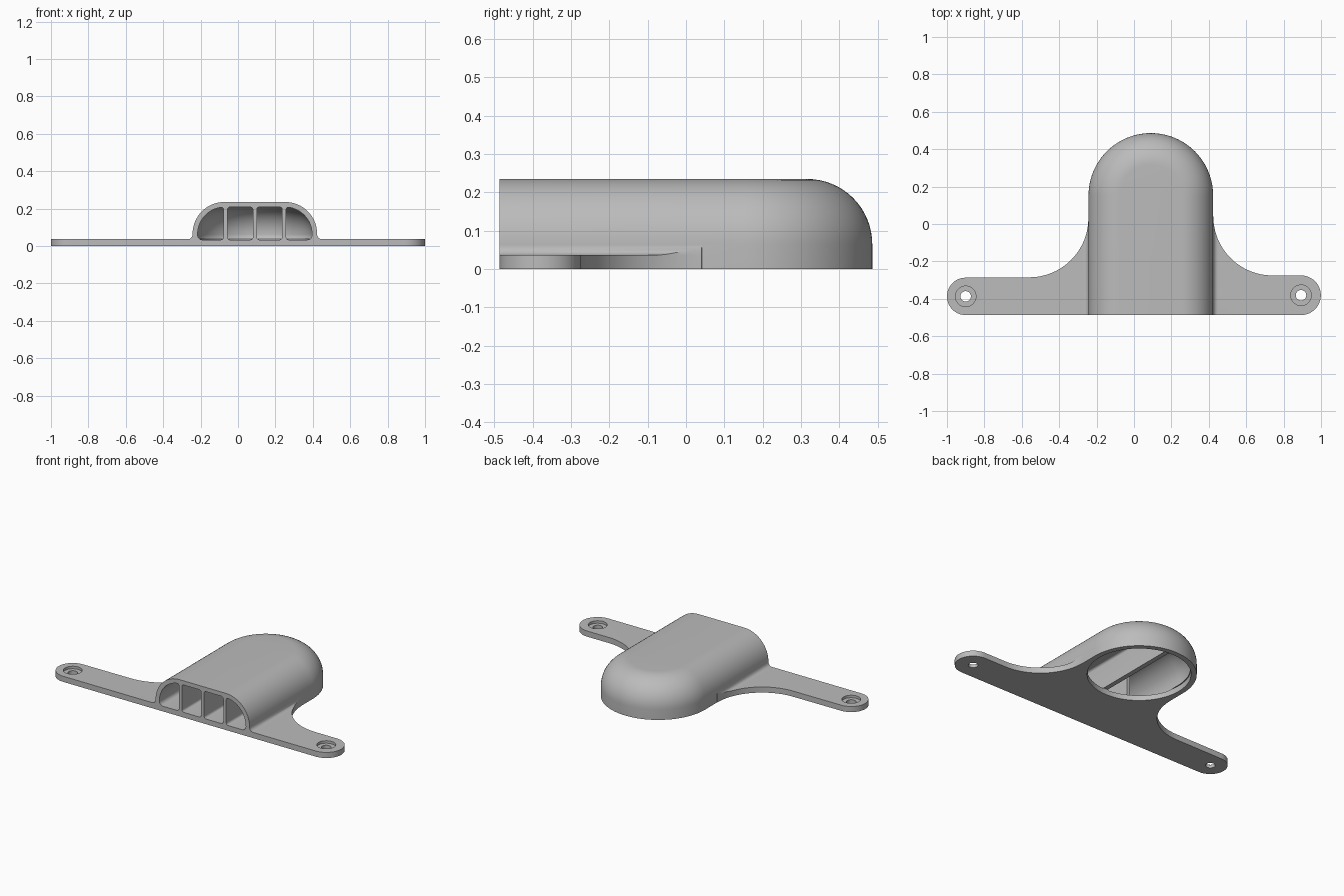
import bpy, bmesh
from math import sin, cos, pi, radians, sqrt

cube = bpy.data.objects.get("Cube")
if cube:
    bpy.data.objects.remove(cube)

FRONT, CX, CY, R = -0.487, 0.09, 0.153, 0.333   # front plane, dome centre and radius
TOP, PLATE, WALL = 0.235, 0.036, 0.027

grey = bpy.data.materials.new("plain_grey")
grey.use_nodes = True
grey.diffuse_color = (0.5, 0.5, 0.5, 1)
grey.node_tree.nodes["Principled BSDF"].inputs["Base Color"].default_value = (0.5, 0.5, 0.5, 1)


def loft(name, rings):
    """Closed solid through rings of equal point count."""
    bm = bmesh.new()
    loops = [[bm.verts.new(p) for p in ring] for ring in rings]
    n = len(loops[0])
    for a, b in zip(loops, loops[1:]):
        for i in range(n):
            j = (i + 1) % n
            bm.faces.new((a[i], a[j], b[j], b[i]))
    bm.faces.new(loops[0][::-1])
    bm.faces.new(loops[-1])
    bmesh.ops.recalc_face_normals(bm, faces=bm.faces)
    me = bpy.data.meshes.new(name)
    bm.to_mesh(me)
    bm.free()
    me.materials.append(grey)
    ob = bpy.data.objects.new(name, me)
    bpy.context.collection.objects.link(ob)
    return ob


def arc(cx, cy, r, a0, a1, n=24):
    angles = [radians(a0 + (a1 - a0) * i / n) for i in range(n + 1)]
    return [(cx + r * cos(a), cy + r * sin(a)) for a in angles]


def extrude_z(name, outline, z0, z1):
    return loft(name, [[(x, y, z) for x, y in outline] for z in (z0, z1)])


def extrude_y(name, outline, y0, y1):
    return loft(name, [[(x, y, z) for x, z in outline] for y in (y0, y1)])


def boolean(target, tool, operation):
    mod = target.modifiers.new(operation, 'BOOLEAN')
    mod.object, mod.operation, mod.solver = tool, operation, 'EXACT'
    bpy.context.view_layer.objects.active = target
    bpy.ops.object.modifier_apply(modifier=mod.name)
    bpy.data.objects.remove(tool)


def hood(name, profile, front):
    """Round-ended hood: profile gives (radius, height) from bottom to top."""
    return loft(name, [[(x, y, z) for x, y in
                        [(CX + r, front)] + arc(CX, CY, r, 0, 180, 48) + [(CX - r, front)]]
                       for r, z in profile])


def rounded_slot(name, x0, x1, z0, z1, y0, y1, r=0.014):
    pts = (arc(x1 - r, z1 - r, r, 0, 90, 5) + arc(x0 + r, z1 - r, r, 90, 180, 5)
           + arc(x0 + r, z0 + r, r, 180, 270, 5) + arc(x1 - r, z0 + r, r, 270, 360, 5))
    return extrude_y(name, pts, y0, y1)


def plate_outline():
    right_end = arc(0.893, FRONT + 0.106, 0.106, -90, 90)
    right_sweep = arc(0.74, 0.041, 0.316, 270, 180)
    left_sweep = arc(-0.56, 0.031, 0.316, 0, -90)
    left_end = arc(-0.9, FRONT + 0.1, 0.1, 90, 270)
    inside = [(CX + R - 0.05, 0.06), (CX - R + 0.05, 0.06)]
    return right_end + right_sweep + inside + left_sweep + left_end


# Outer hood and mounting plate
e = 0.17
body = hood("vent_housing", [(R, 0)] + arc(R - e, TOP - e, e, 0, 90, 16), FRONT)
boolean(body, extrude_z("mounting_plate", plate_outline(), 0, PLATE), 'UNION')

# Concave fillets where the hood meets the plate
f = 0.026
for s in (-1, 1):
    section = [(R - 0.03, 0.01), (R - 0.03, PLATE + f)] + arc(R + f, PLATE + f, f, 180, 270, 8)
    section += [(R + f, 0.01)]
    fillet = extrude_y("fillet", [(CX + s * x, z) for x, z in section], FRONT, 0.15)
    boolean(fillet, extrude_z("fillet_limit", plate_outline(), -0.1, 0.2), 'INTERSECT')
    boolean(body, fillet, 'UNION')

# Air channels: four slots at the front, merging in two chambers over the inlet
ri, ei, top, floor, b = R - WALL, 0.145, TOP - WALL, 0.033, 0.025
cavity = hood("cavity", arc(ri - b, floor + b, b, -90, 0, 5)
              + arc(ri - ei, top - ei, ei, 0, 90, 16), -0.6)
pitch, half = 0.157, 0.0105
slots = None
for x0, x1, y0 in [(-0.5, -pitch - half, -0.7), (-pitch + half, -half, -0.7),
                   (half, pitch - half, -0.7), (pitch + half, 0.5, -0.7),
                   (-0.51, -half, -0.13), (half, 0.51, -0.13)]:
    slot = rounded_slot("slot", CX + x0, CX + x1, floor, top, y0, 0.6)
    if slots:
        boolean(slots, slot, 'UNION')
    else:
        slots = slot
boolean(cavity, slots, 'INTERSECT')
boolean(body, cavity, 'DIFFERENCE')

# Round inlet through the underside, trimmed to the floor so the centre rib stays
inlet = extrude_z("inlet", arc(CX, CY, 0.3, 0, 357.5, 143), -0.1, floor + 0.004)
boolean(body, inlet, 'DIFFERENCE')

# Counterbored screw holes
for x, y in ((-0.9, FRONT + 0.1), (0.893, FRONT + 0.106)):
    for r, z in ((0.028, -0.1), (0.055, PLATE - 0.016)):
        boolean(body, extrude_z("screw_hole", arc(x, y, r, 0, 350, 35), z, 0.1), 'DIFFERENCE')

# Smooth curved walls, crisp edges
bpy.ops.object.select_all(action='DESELECT')
body.select_set(True)
bpy.context.view_layer.objects.active = body
bpy.ops.object.shade_smooth_by_angle(angle=radians(30))
